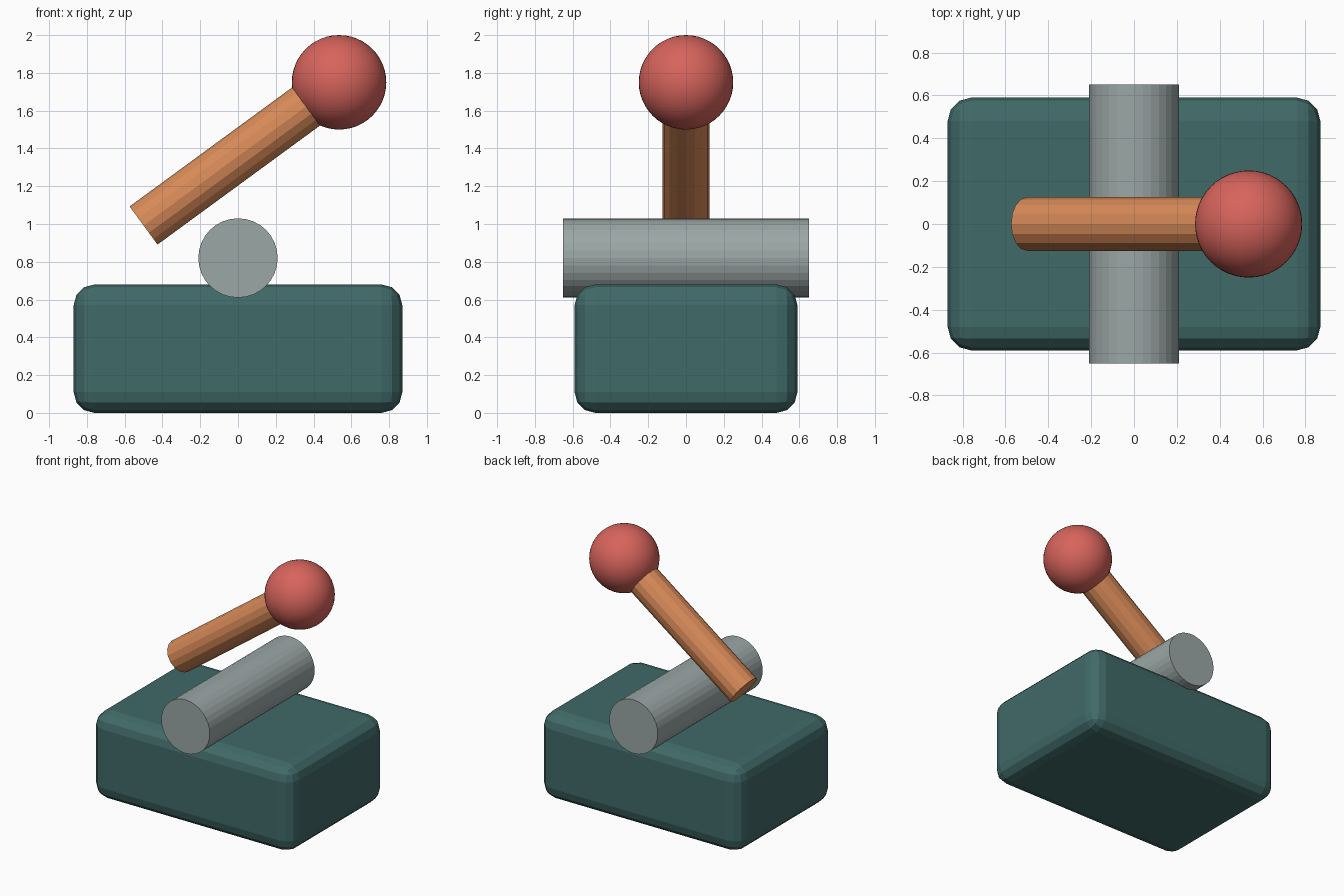
import bpy, math
from mathutils import Vector

if "Cube" in bpy.data.objects:
    bpy.data.objects.remove(bpy.data.objects["Cube"])


def material(name, rgb):
    m = bpy.data.materials.new(name)
    m.diffuse_color = (*rgb, 1)
    m.use_nodes = True
    m.node_tree.nodes["Principled BSDF"].inputs["Base Color"].default_value = m.diffuse_color
    return m


TEAL = material("dark teal", (0.051, 0.144, 0.138))
GREY = material("steel grey", (0.328, 0.386, 0.381))
ORANGE = material("orange", (0.686, 0.254, 0.098))
RED = material("red", (0.68, 0.127, 0.107))


def finish(name, mat):
    ob = bpy.context.object
    ob.name = ob.data.name = name
    ob.data.materials.append(mat)
    return ob


def rod(name, a, b, radius, sides, mat):
    """Flat-sided cylinder running from point a to point b."""
    a, b = Vector(a), Vector(b)
    bpy.ops.mesh.primitive_cylinder_add(
        vertices=sides, radius=radius, depth=(b - a).length, location=(a + b) / 2,
        rotation=(b - a).to_track_quat('Z', 'Y').to_euler())
    return finish(name, mat)


# Base block with rounded edges
bpy.ops.mesh.primitive_cube_add(size=1, location=(0, 0, 0.34))
base = finish("base", TEAL)
base.scale = (1.74, 1.18, 0.68)
bpy.ops.object.transform_apply(location=False, rotation=False, scale=True)
bevel = base.modifiers.new("rounded edges", 'BEVEL')
bevel.width = 0.11
bevel.segments = 3

# Pivot drum lying across the base
rod("pivot", (0, -0.65, 0.82), (0, 0.65, 0.82), 0.21, 32, GREY)

# Tilted lever, ending inside the knob
knob_centre = (0.535, 0, 1.75)
rod("lever", (-0.50, 0, 0.992), knob_centre, 0.125, 16, ORANGE)

# Round knob
bpy.ops.mesh.primitive_uv_sphere_add(segments=48, ring_count=24, radius=0.25,
                                     location=knob_centre)
finish("knob", RED)
bpy.ops.object.shade_smooth()
